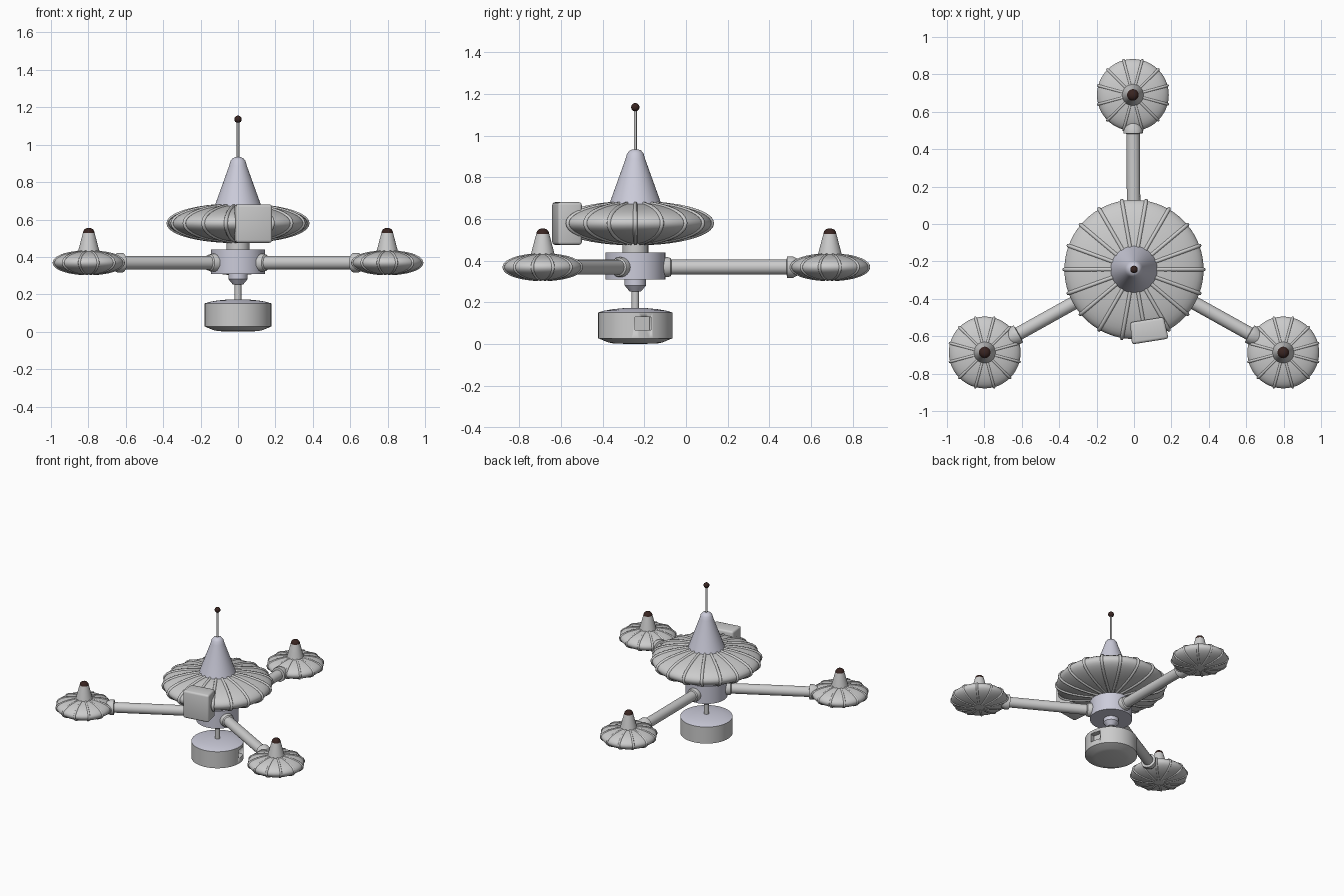
import bpy, bmesh
from math import sin, cos, pi, radians
from mathutils import Vector, Matrix

if "Cube" in bpy.data.objects:
    bpy.data.objects.remove(bpy.data.objects["Cube"])

HUB = Vector((0, -0.243, 0))
PODS = [(-0.798, -0.687), (0.798, -0.687), (-0.006, 0.69)]


def material(name, rgb):
    m = bpy.data.materials.new(name)
    m.diffuse_color = (*rgb, 1)
    m.use_nodes = True
    m.node_tree.nodes["Principled BSDF"].inputs["Base Color"].default_value = m.diffuse_color
    return m


pale = material("pale_lavender", (0.60, 0.60, 0.70))
dark = material("dark_brown", (0.04, 0.018, 0.015))


def finish(name, bm, mat=None, angle=35):
    bmesh.ops.recalc_face_normals(bm, faces=bm.faces)
    me = bpy.data.meshes.new(name)
    bm.to_mesh(me)
    bm.free()
    ob = bpy.data.objects.new(name, me)
    bpy.context.collection.objects.link(ob)
    if mat:
        me.materials.append(mat)
    bpy.ops.object.select_all(action='DESELECT')
    bpy.context.view_layer.objects.active = ob
    ob.select_set(True)
    bpy.ops.object.shade_smooth_by_angle(angle=radians(angle))
    return ob


def lathe(name, profile, at, mat=None, direction=None, steps=48):
    """Revolve (radius, height) points about z, optionally turned to a direction."""
    bm = bmesh.new()
    vs = [bm.verts.new((r, 0, z)) for r, z in profile]
    es = [bm.edges.new(p) for p in zip(vs, vs[1:])]
    bmesh.ops.spin(bm, geom=vs + es, cent=(0, 0, 0), axis=(0, 0, 1),
                   angle=2 * pi, steps=steps, use_duplicate=False)
    bmesh.ops.remove_doubles(bm, verts=bm.verts, dist=1e-5)
    m = Matrix.Translation(at)
    if direction:
        m = m @ direction.to_track_quat('Z', 'Y').to_matrix().to_4x4()
    bm.transform(m)
    return finish(name, bm, mat)


def ellipse(r, h, n, a0=-pi / 2, a1=pi / 2):
    return [(r * cos(a0 + (a1 - a0) * i / n), h * sin(a0 + (a1 - a0) * i / n))
            for i in range(n + 1)]


def ribs(name, at, r, h, count, thick, offset=0.0):
    """Round ribs wrapped over a flattened disc."""
    cu = bpy.data.curves.new(name, 'CURVE')
    cu.dimensions = '3D'
    cu.bevel_depth = thick
    cu.bevel_resolution = 1
    cu.use_fill_caps = True
    path = ellipse(r, h, 20, -1.38, 1.38)
    for k in range(count):
        a = offset + 2 * pi * k / count
        sp = cu.splines.new('POLY')
        sp.points.add(len(path) - 1)
        for p, (d, z) in zip(sp.points, path):
            p.co = (d * cos(a), d * sin(a), z, 1)
    ob = bpy.data.objects.new(name, cu)
    ob.location = at
    bpy.context.collection.objects.link(ob)
    bpy.ops.object.select_all(action='DESELECT')
    bpy.context.view_layer.objects.active = ob
    ob.select_set(True)
    bpy.ops.object.convert(target='MESH')
    bpy.ops.object.shade_smooth_by_angle(angle=radians(60))


def box(name, center, size, rot=0.0, bevel=0.0, back_scale=1.0):
    bm = bmesh.new()
    bmesh.ops.create_cube(bm, size=1)
    for v in bm.verts:
        if v.co.y > 0:
            v.co.x *= back_scale
        v.co = v.co * Vector(size)
    if bevel:
        bmesh.ops.bevel(bm, geom=bm.edges[:], offset=bevel, segments=3,
                        profile=0.5, affect='EDGES')
    bm.transform(Matrix.Translation(center) @ Matrix.Rotation(rot, 4, 'Z'))
    return finish(name, bm)


# main disc with ribs, and the box on its front edge
disc_at = HUB + Vector((0, 0, 0.58))
lathe("main_disc", ellipse(0.372, 0.099, 24), disc_at, steps=72)
ribs("main_disc_ribs", disc_at, 0.374, 0.098, 18, 0.010)
box("side_box", (0.078, -0.57, 0.578), (0.198, 0.118, 0.205), radians(9), 0.014, 0.92)

# tower cone and antenna
lathe("tower_cone", [(0.137, 0.64), (0.122, 0.68), (0.047, 0.888), (0.040, 0.913),
                     (0.028, 0.928), (0.013, 0.934), (0, 0.935)], HUB, pale)
lathe("antenna_rod", [(0, 0.92), (0.007, 0.92), (0.007, 1.13), (0, 1.13)], HUB, steps=16)
lathe("antenna_ball", ellipse(0.020, 0.020, 12), HUB + Vector((0, 0, 1.136)), dark, steps=24)

# central hub, neck and hanging stem
lathe("neck", [(0, 0.43), (0.062, 0.43), (0.062, 0.50), (0, 0.50)], HUB)
lathe("hub", [(0, 0.31), (0.144, 0.31), (0.144, 0.44), (0, 0.44)], HUB, pale)
lathe("stem_collar", [(0, 0.315), (0.052, 0.315), (0.052, 0.282), (0.027, 0.252), (0, 0.252)],
      HUB, pale)
lathe("stem", [(0, 0.16), (0.018, 0.16), (0.018, 0.26), (0, 0.26)], HUB, steps=24)

# hanging drum with a recessed window
drum = lathe("drum", [(0, 0.0), (0.105, 0.003), (0.13, 0.008), (0.178, 0.028),
                      (0.178, 0.152), (0, 0.152)], HUB, steps=64)
lathe("drum_lid", [(0.177, 0.152), (0.15, 0.160), (0.11, 0.167), (0.06, 0.172), (0, 0.174)],
      HUB, pale, steps=64)
cutter = box("window_cutter", (0.175, -0.205, 0.098), (0.08, 0.08, 0.062), radians(12))
cutter.hide_render = True
cutter.hide_viewport = True
cut = drum.modifiers.new("window", 'BOOLEAN')
cut.object = cutter
cut.operation = 'DIFFERENCE'
cut.solver = 'EXACT'

# three arms, each ending in a small ribbed pod
for i, (x, y) in enumerate(PODS, 1):
    pod = Vector((x, y, 0.369))
    root = HUB + Vector((0, 0, 0.369))
    d = pod - root
    L = d.length
    d.normalize()
    lathe(f"arm_{i}", [(0, 0.08), (0.036, 0.08), (0.036, L - 0.1), (0, L - 0.1)],
          root, direction=d, steps=32)
    lathe(f"arm_socket_{i}", [(0, 0.10), (0.048, 0.10), (0.048, 0.155), (0.044, 0.168),
                              (0.034, 0.175)], root, direction=d, steps=32)
    lathe(f"arm_collar_{i}", [(0.034, L - 0.208), (0.052, L - 0.205), (0.052, L - 0.178),
                              (0.030, L - 0.135), (0, L - 0.135)], root, direction=d, steps=32)
    lathe(f"pod_disc_{i}", ellipse(0.192, 0.063, 20), pod)
    ribs(f"pod_ribs_{i}", pod, 0.193, 0.061, 12, 0.007, radians(15))
    lathe(f"pod_cone_{i}", [(0.062, 0.04), (0.058, 0.058), (0.031, 0.16), (0, 0.16)], pod, steps=32)
    lathe(f"pod_cap_{i}", [(0.031, 0.16), (0.028, 0.172), (0.020, 0.181), (0.009, 0.185),
                           (0, 0.186)], pod, dark, steps=32)
